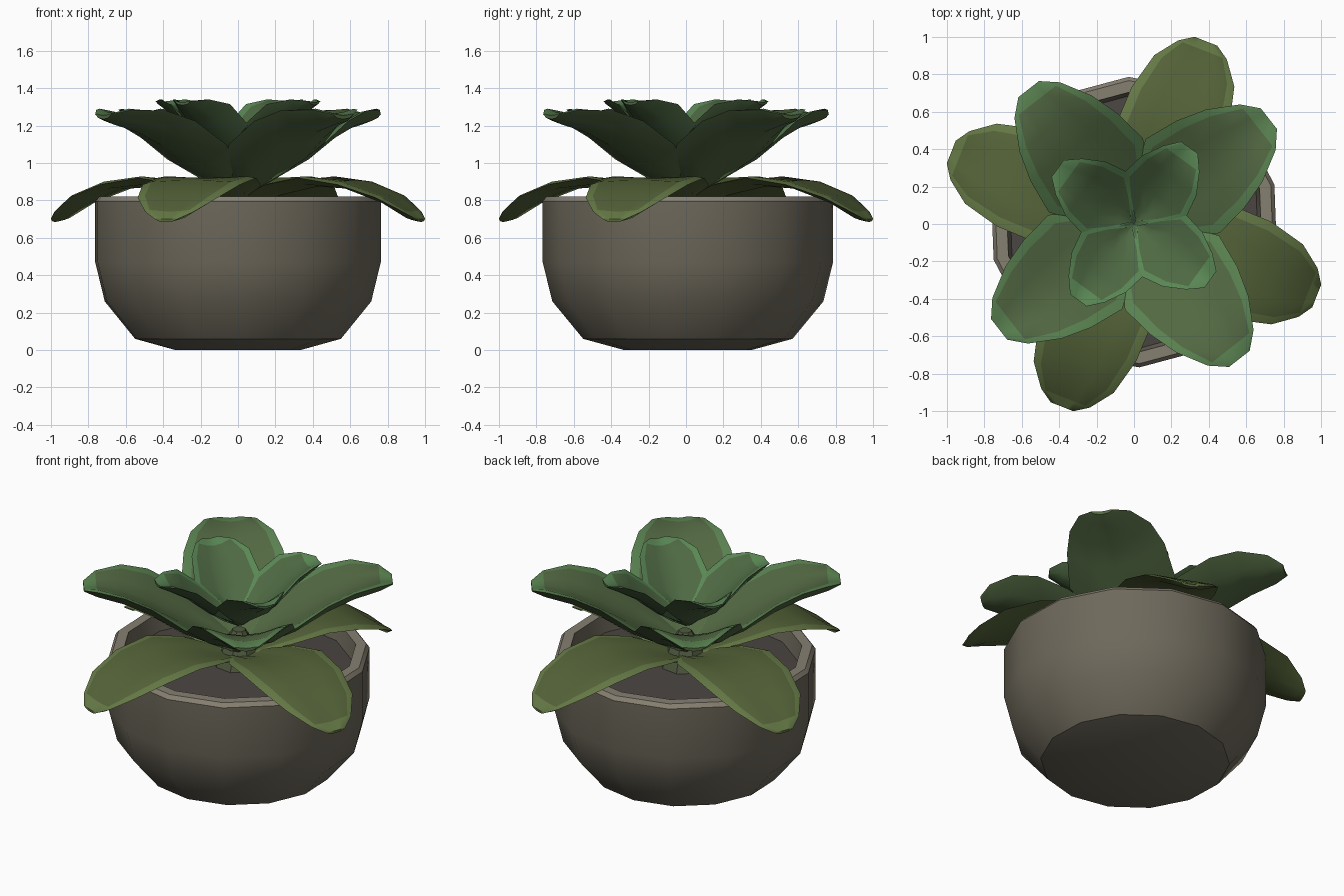
import bpy, bmesh
from math import radians, sin, cos, tau

if "Cube" in bpy.data.objects:
    bpy.data.objects.remove(bpy.data.objects["Cube"])


def material(name, rgb):
    m = bpy.data.materials.new(name)
    m.diffuse_color = (*rgb, 1)
    m.use_nodes = True
    m.node_tree.nodes["Principled BSDF"].inputs["Base Color"].default_value = m.diffuse_color
    return m


def finish(name, bm, mats, angle):
    bmesh.ops.recalc_face_normals(bm, faces=bm.faces)
    me = bpy.data.meshes.new(name)
    bm.to_mesh(me)
    bm.free()
    ob = bpy.data.objects.new(name, me)
    bpy.context.collection.objects.link(ob)
    for m in mats:
        me.materials.append(m)
    bpy.ops.object.select_all(action='DESELECT')
    ob.select_set(True)
    bpy.context.view_layer.objects.active = ob
    bpy.ops.object.shade_smooth_by_angle(angle=radians(angle))
    return ob


def lathe(name, profile, mats, sides=14, offset=15, rim=(), angle=35):
    bm = bmesh.new()
    rings = [[bm.verts.new((r * cos(radians(offset) + tau * i / sides),
                            r * sin(radians(offset) + tau * i / sides) + 0.01, z))
              for i in range(sides)] for r, z in profile]
    for k, (a, b) in enumerate(zip(rings, rings[1:])):
        for i in range(sides):
            j = (i + 1) % sides
            f = bm.faces.new((a[i], a[j], b[j], b[i]))
            f.material_index = 1 if k in rim else 0
    if not rim:
        bm.faces.new(rings[-1])
    bm.faces.new(rings[0])
    return finish(name, bm, mats, angle)


def leaf(name, stations, thick, heading, mats):
    # each station: distance from centre, half width, centre height, edge lift
    section = [(-1, 0), (-.82, .2), (-.4, .08), (0, 0), (.4, .08), (.82, .2), (1, 0),
               (.6, -.75), (0, -1), (-.6, -.75)]
    c, s = cos(radians(heading)), sin(radians(heading))
    bm = bmesh.new()
    rows = []
    for n, (d, w, z, lift) in enumerate(stations):
        t = thick * (0.35 if n == len(stations) - 1 else 1)
        rows.append([bm.verts.new((d * c - u * w * s, d * s + u * w * c,
                                   z + lift * u * u + v * t)) for u, v in section])
    count = len(section)
    for k, (a, b) in enumerate(zip(rows, rows[1:])):
        for i in range(count):
            j = (i + 1) % count
            f = bm.faces.new((a[i], a[j], b[j], b[i]))
            edge = i in (0, 5) or (k == len(rows) - 2 and i < 6)
            f.material_index = 1 if edge else 0
    bm.faces.new(rows[0])
    bm.faces.new(rows[-1])
    return finish(name, bm, mats, 40)


# Pot with rounded base and chamfered rim
stone = material("stone", (.155, .14, .105))
stone_light = material("stone_light", (.24, .215, .165))
lathe("pot", [(.34, 0), (.56, .06), (.725, .26), (.777, .47), (.777, .795),
              (.757, .82), (.695, .82), (.67, .68)],
      [stone, stone_light], rim=(4, 5))

# Soil and short stem
lathe("soil", [(.68, .66), (.68, .71), (.3, .73)], [material("soil", (.07, .06, .055))])
lathe("stem", [(.16, .7), (.1, .85), (.04, .95)], [material("stem", (.08, .10, .05))], sides=8)

# Leaf rosette: three tiers of four leaves
tiers = {
    "lower_leaf": (-21.5, .045, (.09, .125, .04), (.13, .19, .06),
                   [(.05, .09, .80, .02), (.25, .23, .875, .01), (.46, .285, .92, 0),
                    (.68, .28, .905, -.02), (.88, .23, .825, -.01), (1.0, .14, .74, 0),
                    (1.05, .065, .70, 0)]),
    "middle_leaf": (38, .06, (.085, .14, .055), (.10, .22, .08),
                    [(.03, .07, .87, .02), (.17, .21, .955, .035), (.33, .32, 1.045, .055),
                     (.52, .295, 1.155, .07), (.68, .245, 1.225, .055), (.84, .155, 1.265, .02),
                     (.915, .07, 1.255, .005)]),
    "inner_leaf": (54, .045, (.075, .14, .055), (.10, .24, .09),
                   [(0, .02, 1.02, .02), (.09, .1, 1.065, .055), (.19, .205, 1.135, .07),
                    (.32, .18, 1.245, .07), (.43, .12, 1.31, .03), (.505, .055, 1.325, .005)]),
}
for name, (heading, thick, face, edge, stations) in tiers.items():
    mats = [material(name, face), material(name + "_edge", edge)]
    for i in range(4):
        leaf(f"{name}_{i + 1}", stations, thick, heading + 90 * i, mats)
